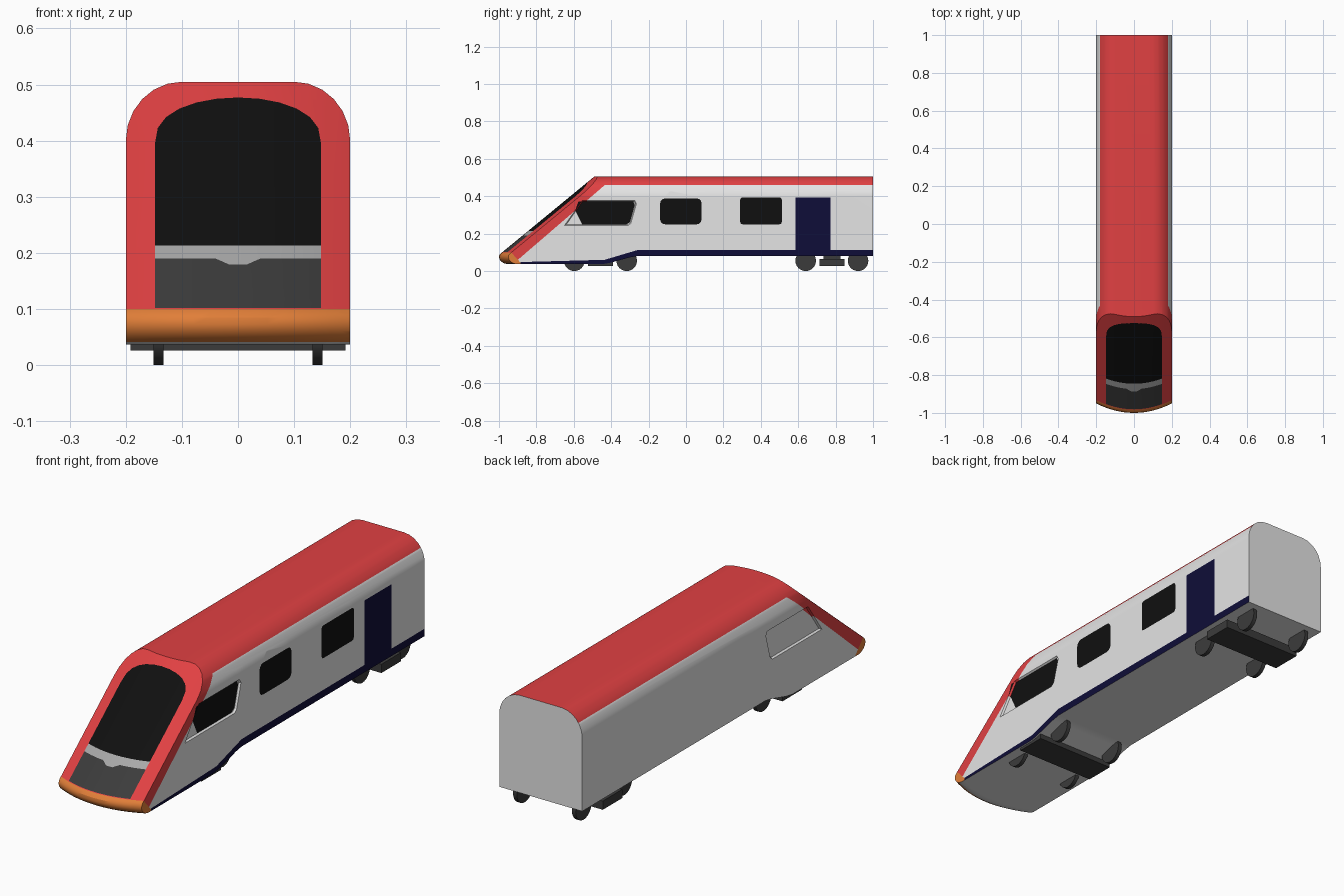
import bpy, bmesh, math
from mathutils import Vector

if "Cube" in bpy.data.objects:
    bpy.data.objects.remove(bpy.data.objects["Cube"])

COLOURS = {
    "white": (0.78, 0.78, 0.78), "red": (0.75, 0.052, 0.055), "orange": (0.75, 0.21, 0.04),
    "navy": (0.0048, 0.004, 0.04), "black": (0.005, 0.005, 0.005),
    "light_grey": (0.39, 0.39, 0.39), "dark_grey": (0.044, 0.044, 0.044),
}
MATS = {}
for name, c in COLOURS.items():
    MATS[name] = bpy.data.materials.new(name)
    MATS[name].diffuse_color = (*c, 1)
INDEX = {n: i for i, n in enumerate(COLOURS)}


def add_object(name, bm):
    bmesh.ops.recalc_face_normals(bm, faces=bm.faces[:])
    me = bpy.data.meshes.new(name)
    bm.to_mesh(me)
    bm.free()
    ob = bpy.data.objects.new(name, me)
    bpy.context.collection.objects.link(ob)
    return ob


def smooth(ob, angle):
    bpy.ops.object.select_all(action='DESELECT')
    ob.select_set(True)
    bpy.context.view_layer.objects.active = ob
    bpy.ops.object.shade_smooth_by_angle(angle=math.radians(angle))


def loft(name, rings):
    """Skin a list of equal-length closed rings and cap both ends."""
    bm = bmesh.new()
    vs = [[bm.verts.new(p) for p in r] for r in rings]
    n = len(vs[0])
    for a, b in zip(vs, vs[1:]):
        for i in range(n):
            j = (i + 1) % n
            bm.faces.new((a[i], a[j], b[j], b[i]))
    bm.faces.new(vs[0])
    bm.faces.new(vs[-1])
    return add_object(name, bm)


# Body shell: round-topped tube intersected with the wedge-nosed side profile
arc = [(0.1 + 0.1 * math.cos(t * math.pi / 12), 0.4 + 0.105 * math.sin(t * math.pi / 12))
       for t in range(7)]
half = [(0.2, -0.1)] + arc
section = half + [(-x, z) for x, z in reversed(half)]
body = loft("train_body", [[(x, y, z) for x, z in section] for y in (-1.2, 1.2)])

lip = [(-0.955, 0.037), (-0.972, 0.041), (-0.987, 0.05), (-0.996, 0.061), (-1.0, 0.073),
       (-0.998, 0.085), (-0.991, 0.094), (-0.982, 0.101)]
rear = [(1.0, 0.6), (1.0, 0.08), (-0.26, 0.08), (-0.30, 0.073), (-0.41, 0.043), (-0.45, 0.037)]
nose = [(-0.94, 0.037)] + lip + [(-0.375, 0.6)]
rings = []
for k in range(17):
    x = -0.21 + 0.42 * k / 16
    bow = 0.05 * (x / 0.2) ** 2
    rings.append([(x, y, z) for y, z in rear] + [(x, y + bow, z) for y, z in nose])
cutter = loft("side_profile_cutter", rings)
cutter.hide_render = True
mod = body.modifiers.new("shape", 'BOOLEAN')
mod.operation, mod.solver, mod.object = 'INTERSECT', 'EXACT', cutter
dg = bpy.context.evaluated_depsgraph_get()
shaped = bpy.data.meshes.new_from_object(body.evaluated_get(dg))
body.modifiers.clear()
body.data = shaped
bpy.data.objects.remove(cutter)
shaped.materials.clear()
for n in COLOURS:
    shaped.materials.append(MATS[n])

bm = bmesh.new()
bm.from_mesh(shaped)
mark = bm.faces.layers.int.new("mark")


def split(co, no, faces=None):
    faces = bm.faces[:] if faces is None else faces
    geom = set(faces)
    for f in faces:
        geom.update(f.edges)
        geom.update(f.verts)
    bmesh.ops.bisect_plane(bm, geom=list(geom), dist=1e-6, plane_co=co, plane_no=no)


def cut_region(axis, poly, test):
    """Cut a convex outline (seen along x or y) into the faces passing test; return inside faces."""
    pts = [Vector((0, u, z)) if axis == 'x' else Vector((u, 0, z)) for u, z in poly]
    mid = sum(pts, Vector()) / len(pts)
    view = Vector((1, 0, 0)) if axis == 'x' else Vector((0, 1, 0))
    for f in bm.faces:
        f.normal_update()
        f[mark] = int(test(f))
    for a, b in zip(pts, pts[1:] + pts[:1]):
        n = (b - a).cross(view).normalized()
        if (mid - a).dot(n) > 0:
            n = -n
        split(a, n, [f for f in bm.faces if f[mark]])
        for f in bm.faces:
            if f[mark] and (f.calc_center_median() - a).dot(n) > 0:
                f[mark] = 0
    return [f for f in bm.faces if f[mark]]


def paint(axis, poly, test, colour):
    for f in cut_region(axis, poly, test):
        f.material_index = INDEX[colour]


def rounded(y0, z0, y1, z1, r):
    pts = []
    for cy, cz, a0 in ((y1 - r, z1 - r, 0), (y0 + r, z1 - r, 90), (y0 + r, z0 + r, 180), (y1 - r, z0 + r, 270)):
        for k in range(4):
            a = math.radians(a0 + 30 * k)
            pts.append((cy + r * math.cos(a), cz + r * math.sin(a)))
    return pts


def right_wall(f):
    return f.normal.x > 0.95 and f.calc_center_median().x > 0.17


def left_wall(f):
    return f.normal.x < -0.95


def windscreen_slope(f):
    return f.normal.y < -0.3 and f.normal.z > 0.3 and abs(f.normal.x) < 0.5


# Red roof and nose band, orange bumper
split((0, 0, 0.46), (0, 0, 1))
BAND = Vector((0, -0.86, 1)).normalized()
BAND_CO = Vector((0, -0.585, 0.33))
split(BAND_CO, BAND)
LIP_N = Vector((0, -0.055, -0.05)).normalized()
LIP_CO = Vector((0, -0.935, 0.1))
front = [f for f in bm.faces if min(v.co.y for v in f.verts) < -0.8]
split((0, 0, 0.1), (0, 0, 1), front)
split(LIP_CO, LIP_N, [f for f in bm.faces if min(v.co.y for v in f.verts) < -0.8])
for f in bm.faces:
    f.normal_update()
    c = f.calc_center_median()
    f.material_index = INDEX["white"]
    if f.normal.y > 0.9 or f.normal.z < -0.95:
        continue
    if c.z < 0.1 and c.y < -0.85 and ((c - LIP_CO).dot(LIP_N) > 0 or f.normal.y < -0.2):
        f.material_index = INDEX["orange"]
    elif c.z > 0.46 or (c - BAND_CO).dot(BAND) > 0:
        f.material_index = INDEX["red"]

# Windscreen, grey strip and dark nose panel
W = 0.148
arch = [(W * math.cos(math.radians(a)), 0.395 + 0.082 * math.sin(math.radians(a)) ** 0.8)
        for a in range(0, 90, 15)]
arch = arch + [(0, 0.477)] + [(-x, z) for x, z in reversed(arch)]
paint('y', [(-W, 0.213), (W, 0.213)] + arch, windscreen_slope, "black")
paint('y', [(-W, 0.19), (W, 0.19), (W, 0.213), (-W, 0.213)], windscreen_slope, "light_grey")
paint('y', [(-W, 0.102), (W, 0.102), (W, 0.19), (-W, 0.19)], windscreen_slope, "dark_grey")
paint('y', [(-0.04, 0.19), (-0.015, 0.179), (0.015, 0.179), (0.04, 0.19)], windscreen_slope, "light_grey")

# Recessed cab window frames on both walls
frame = [(-0.65, 0.243), (-0.31, 0.243), (-0.295, 0.255), (-0.265, 0.36), (-0.275, 0.378), (-0.555, 0.378)]
for wall in (right_wall, left_wall):
    region = cut_region('x', frame, wall)
    bmesh.ops.inset_region(bm, faces=region, thickness=0.005, depth=-0.008, use_even_offset=True)

# Painted windows, door and skirt stripe on the right wall only
cab = [(-0.555, 0.248), (-0.32, 0.248), (-0.3, 0.262), (-0.274, 0.355), (-0.283, 0.373), (-0.575, 0.373), (-0.592, 0.325)]
paint('x', cab, right_wall, "black")
paint('x', rounded(-0.138, 0.25, 0.083, 0.388, 0.025), right_wall, "black")
paint('x', rounded(0.29, 0.25, 0.512, 0.393, 0.012), right_wall, "black")
paint('x', [(0.585, 0.09), (0.772, 0.09), (0.772, 0.393), (0.585, 0.393)], right_wall, "navy")
for y0, z0, y1, z1 in ((-0.26, 0.112, 1.1, 0.112), (-0.435, 0.06, -0.26, 0.112), (-0.885, 0.048, -0.435, 0.06)):
    paint('x', [(y0, 0), (y1, 0), (y1, z1), (y0, z0)], right_wall, "navy")

bm.faces.layers.int.remove(mark)
bm.to_mesh(shaped)
bm.free()
smooth(body, 28)
body.modifiers.new("clean_shading", 'WEIGHTED_NORMAL').keep_sharp = True


# Running gear
def box(name, centre, size):
    bpy.ops.mesh.primitive_cube_add(size=1, location=centre)
    ob = bpy.context.object
    ob.name, ob.scale = name, size
    ob.data.materials.append(MATS["dark_grey"])


def disc(name, centre, radius, width):
    bpy.ops.mesh.primitive_cylinder_add(vertices=24, radius=radius, depth=width, location=centre,
                                        rotation=(0, math.pi / 2, 0))
    ob = bpy.context.object
    ob.name = name
    ob.data.materials.append(MATS["dark_grey"])
    smooth(ob, 30)


for end, yc in (("front", -0.457), ("rear", 0.78)):
    box(end + "_bogie_plate", (0, yc, 0.045), (0.384, 0.134, 0.038))
    box(end + "_bogie_pivot", (0, yc, 0.07), (0.16, 0.09, 0.05))
    for dy in (-0.14, 0.14):
        for side in (-1, 1):
            disc(end + "_wheel", (side * 0.142, yc + dy, 0.055), 0.055, 0.018)

for m in bpy.data.materials:
    if m.users and not m.is_grease_pencil:
        m.use_nodes = True
        m.node_tree.nodes["Principled BSDF"].inputs["Base Color"].default_value = m.diffuse_color
